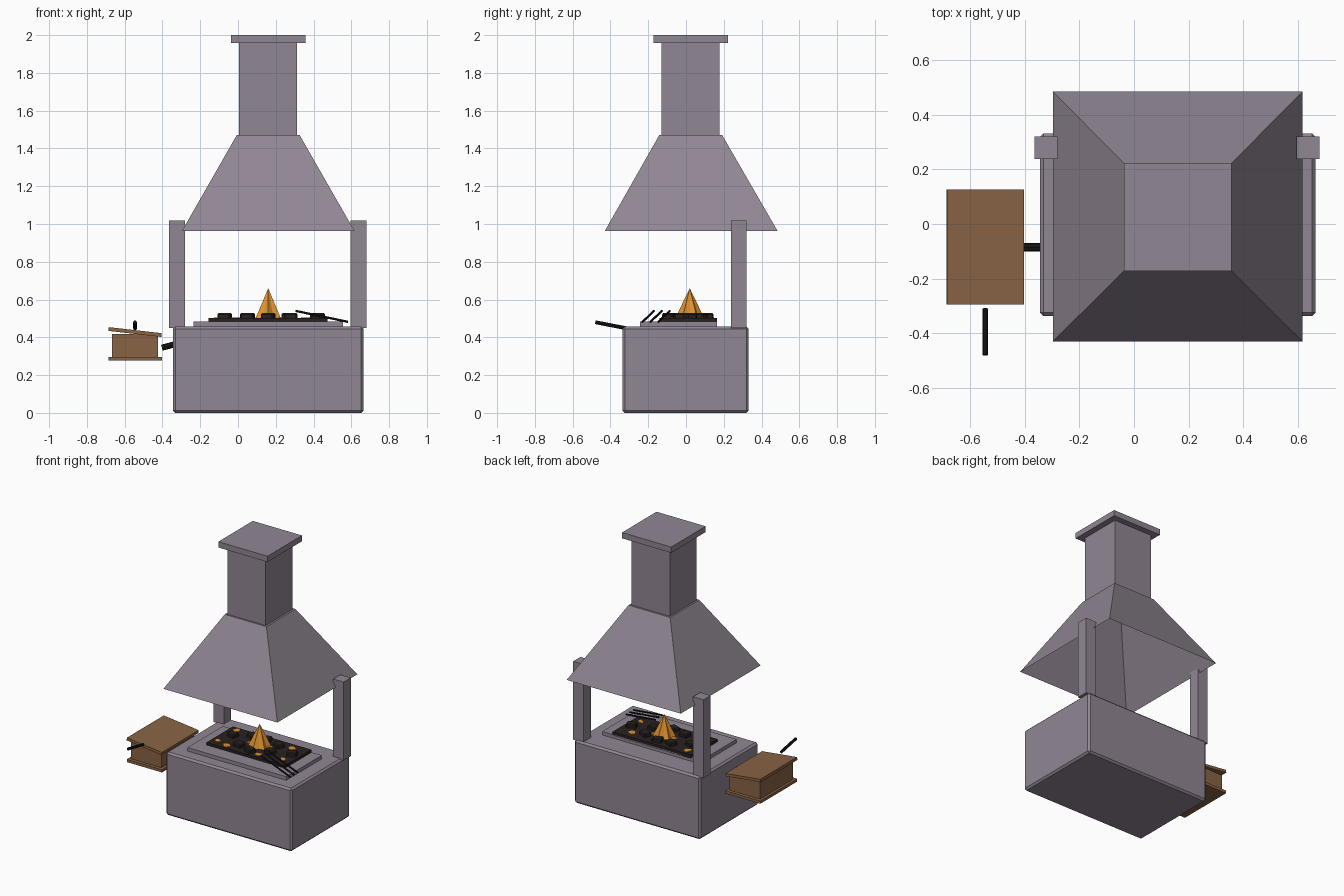
import bpy, bmesh, math, random
from mathutils import Vector

if "Cube" in bpy.data.objects:
    bpy.data.objects.remove(bpy.data.objects["Cube"])

random.seed(4)


def material(name, rgb):
    m = bpy.data.materials.new(name)
    m.diffuse_color = (*rgb, 1)
    m.use_nodes = True
    m.node_tree.nodes["Principled BSDF"].inputs["Base Color"].default_value = m.diffuse_color
    return m


STONE = material("grey stone", (0.28, 0.24, 0.29))
WOOD = material("brown wood", (0.25, 0.127, 0.06))
COAL = material("dark coal", (0.022, 0.015, 0.015))
IRON = material("black iron", (0.010, 0.008, 0.008))
FIRE = material("orange fire", (0.75, 0.29, 0.03))


def finish(name, bm, mat):
    bmesh.ops.recalc_face_normals(bm, faces=bm.faces)
    mesh = bpy.data.meshes.new(name)
    bm.to_mesh(mesh)
    bm.free()
    mesh.materials.append(mat)
    ob = bpy.data.objects.new(name, mesh)
    bpy.context.collection.objects.link(ob)
    return ob


def box(name, xs, ys, zs, mat, bevel=0, rot=(0, 0, 0)):
    """Box from its extents, turned about its own centre."""
    bm = bmesh.new()
    bmesh.ops.create_cube(bm, size=1)
    for v in bm.verts:
        v.co = Vector(v.co[i] * (r[1] - r[0]) for i, r in enumerate((xs, ys, zs)))
    if bevel:
        bmesh.ops.bevel(bm, geom=bm.edges[:], offset=bevel, segments=1, affect='EDGES')
    ob = finish(name, bm, mat)
    ob.location = [sum(r) / 2 for r in (xs, ys, zs)]
    ob.rotation_euler = rot
    return ob


def rod(name, a, b, radius, mat, sides=8):
    a, b = Vector(a), Vector(b)
    bm = bmesh.new()
    bmesh.ops.create_cone(bm, cap_ends=True, segments=sides, radius1=radius,
                          radius2=radius, depth=(b - a).length)
    ob = finish(name, bm, mat)
    ob.location = (a + b) / 2
    ob.rotation_mode = 'QUATERNION'
    ob.rotation_quaternion = (b - a).to_track_quat('Z', 'Y')
    return ob


# hearth base and raised slab
box("hearth_base", (-0.345, 0.665), (-0.337, 0.332), (0, 0.457), STONE, 0.013)
box("hearth_slab", (-0.235, 0.557), (-0.243, 0.163), (0.45, 0.483), STONE)

# posts carrying the hood
for side, x in (("left", -0.322), ("right", 0.638)):
    box(side + "_post", (x - 0.042, x + 0.042), (0.238, 0.32), (0.45, 1.018), STONE)

# hood, open underneath
bm = bmesh.new()
rings = []
for x0, x1, y0, y1, z in ((-0.297, 0.617, -0.43, 0.485, 0.963),
                          (-0.007, 0.327, -0.142, 0.192, 1.47)):
    rings.append([bm.verts.new((x, y, z))
                  for x, y in ((x0, y0), (x1, y0), (x1, y1), (x0, y1))])
for i in range(4):
    j = (i + 1) % 4
    bm.faces.new((rings[0][i], rings[0][j], rings[1][j], rings[1][i]))
bm.faces.new(rings[1])
finish("hood", bm, STONE)

# chimney and cap
box("chimney", (0.005, 0.313), (-0.13, 0.178), (1.465, 1.965), STONE)
box("chimney_cap", (-0.037, 0.357), (-0.172, 0.222), (1.958, 2.0), STONE)

# coal bed with lumps and glowing patches
box("coal_bed", (-0.155, 0.475), (-0.14, 0.163), (0.475, 0.502), COAL)
lumps = [(-0.07, 0.04), (0.05, 0.10), (0.05, -0.06), (0.16, -0.09),
         (0.27, 0.08), (0.28, -0.03), (0.42, 0.02), (0.15, 0.11)]
for i, (x, y) in enumerate(lumps):
    box(f"coal_{i}", (x - 0.034, x + 0.034), (y - 0.028, y + 0.028),
        (0.49, 0.528), COAL, 0.006, (0, 0, random.uniform(-0.5, 0.5)))
embers = [(-0.11, -0.08), (-0.02, -0.11), (-0.10, 0.12), (0.24, -0.10),
          (0.36, 0.10), (0.41, -0.07), (0.09, 0.02), (0.23, 0.03)]
for i, (x, y) in enumerate(embers):
    bm = bmesh.new()
    ring = []
    for k in range(7):
        r = random.uniform(0.014, 0.032)
        t = math.tau * k / 7
        ring.append(bm.verts.new((x + r * math.cos(t), y + r * math.sin(t), 0.502)))
    top = bmesh.ops.extrude_face_region(bm, geom=[bm.faces.new(ring)])["geom"]
    for v in top:
        if isinstance(v, bmesh.types.BMVert):
            v.co.z += 0.004
    finish(f"ember_{i}", bm, FIRE)

# fluted pointed flame
bm = bmesh.new()
tip = bm.verts.new((0.16, 0.02, 0.66))
ring = []
for k in range(12):
    r = 0.058 if k % 2 else 0.08
    t = math.tau * k / 12 + math.pi / 6
    ring.append(bm.verts.new((0.16 + r * math.cos(t), 0.02 + r * math.sin(t), 0.495)))
for k in range(12):
    bm.faces.new((ring[k], ring[(k + 1) % 12], tip))
bm.faces.new(ring)
finish("flame", bm, FIRE)

# three iron rods leaning across the slab
for i in range(3):
    y = -0.17 + 0.042 * i
    rod(f"iron_rod_{i}", (0.305, y, 0.54), (0.582, y - 0.06, 0.482), 0.006, IRON, 6)

# bellows: boards, body, handle and nozzle
box("bellows_bottom_board", (-0.685, -0.403), (-0.295, 0.127), (0.277, 0.297), WOOD)
box("bellows_body", (-0.667, -0.423), (-0.272, 0.104), (0.29, 0.418), WOOD)
box("bellows_lid", (-0.686, -0.404), (-0.295, 0.127), (0.418, 0.438), WOOD,
    rot=(0, math.radians(6.5), 0))
rod("bellows_handle", (-0.545, -0.48, 0.48), (-0.545, -0.31, 0.447), 0.010, IRON)
rod("bellows_nozzle", (-0.403, -0.085, 0.345), (-0.335, -0.085, 0.363), 0.016, IRON)
